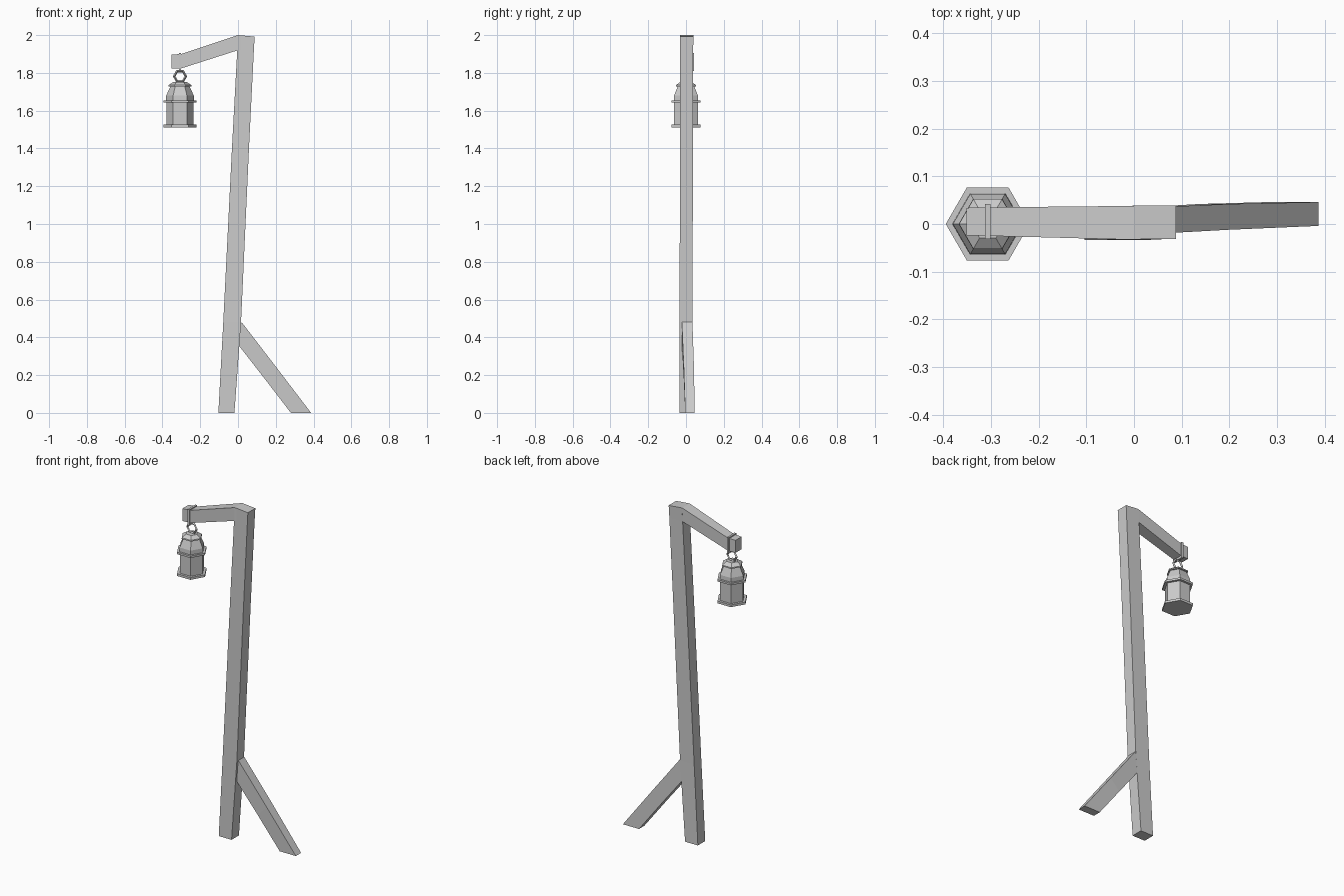
import bpy, math

if "Cube" in bpy.data.objects:
    bpy.data.objects.remove(bpy.data.objects["Cube"])

def mesh_object(name, verts, faces):
    me = bpy.data.meshes.new(name)
    me.from_pydata(verts, [], faces)
    me.update()
    ob = bpy.data.objects.new(name, me)
    bpy.context.collection.objects.link(ob)
    return ob

def loft(name, rings):
    """Join equal-sized rings of points and cap both ends."""
    n = len(rings[0])
    verts = [p for r in rings for p in r]
    faces = [(k*n + i, k*n + (i+1) % n, (k+1)*n + (i+1) % n, (k+1)*n + i)
             for k in range(len(rings) - 1) for i in range(n)]
    faces += [tuple(reversed(range(n))), tuple(range(len(verts) - n, len(verts)))]
    return mesh_object(name, verts, faces)

def beam(name, sections):
    """Hewn timber: each section is (xa, za, xb, zb, y_front, y_back)."""
    return loft(name, [[(xa, y0, za), (xb, y0, zb), (xb, y1, zb), (xa, y1, za)]
                       for xa, za, xb, zb, y0, y1 in sections])

def hex_lathe(name, cx, profile):
    """Six-sided turned part from (radius, z) pairs."""
    return loft(name, [[(cx + r*math.cos(i*math.pi/3), r*math.sin(i*math.pi/3), z)
                        for i in range(6)] for r, z in profile])

def box(name, x0, x1, y0, y1, z0, z1):
    return beam(name, [(x0, z0, x1, z0, y0, y1), (x0, z1, x1, z1, y0, y1)])

# Leaning post
beam("post", [(-0.104, 0, -0.019, 0, -0.034, 0.036),
              (-0.078, 0.48, 0.016, 0.48, -0.034, 0.034),
              (-0.032, 1.4, 0.058, 1.4, -0.032, 0.037),
              (-0.004, 1.92, 0.084, 1.92, -0.032, 0.038),
              (0.0, 2.0, 0.088, 1.992, -0.032, 0.039)])

# Sloping arm with a level tip
beam("arm", [(-0.352, 1.822, -0.352, 1.897, -0.024, 0.034),
             (-0.30, 1.824, -0.30, 1.90, -0.025, 0.035),
             (0.0, 1.92, 0.0, 2.0, -0.033, 0.038),
             (0.04, 1.925, 0.04, 1.996, -0.030, 0.037)])

# Ground brace
beam("brace", [(0.28, 0, 0.387, 0, -0.004, 0.046),
               (0.138, 0.185, 0.20, 0.245, -0.012, 0.042),
               (0.0, 0.362, 0.018, 0.482, -0.022, 0.034)])

# Strap around the arm tip
SX = -0.307
s0, s1 = SX - 0.006, SX + 0.006
box("strap_top", s0, s1, -0.031, 0.042, 1.894, 1.906)
box("strap_bottom", s0, s1, -0.031, 0.042, 1.809, 1.822)
box("strap_front", s0, s1, -0.031, -0.024, 1.822, 1.894)
box("strap_back", s0, s1, 0.034, 0.042, 1.822, 1.894)

# Hanging ring
bpy.ops.mesh.primitive_torus_add(major_segments=6, minor_segments=4, major_radius=0.031,
                                 minor_radius=0.007, location=(SX, 0.002, 1.782),
                                 rotation=(math.pi/2, 0, 0))
bpy.context.object.name = "ring"

# Lantern
hex_lathe("lantern_base", SX, [(0.088, 1.512), (0.088, 1.526)])
hex_lathe("lantern_body", SX, [(0.072, 1.526), (0.072, 1.643)])
hex_lathe("lantern_rim", SX, [(0.088, 1.643), (0.088, 1.655)])
hex_lathe("lantern_roof", SX, [(0.074, 1.655), (0.073, 1.68), (0.050, 1.73)])
hex_lathe("lantern_cap", SX, [(0.061, 1.729), (0.060, 1.736), (0.034, 1.753)])
